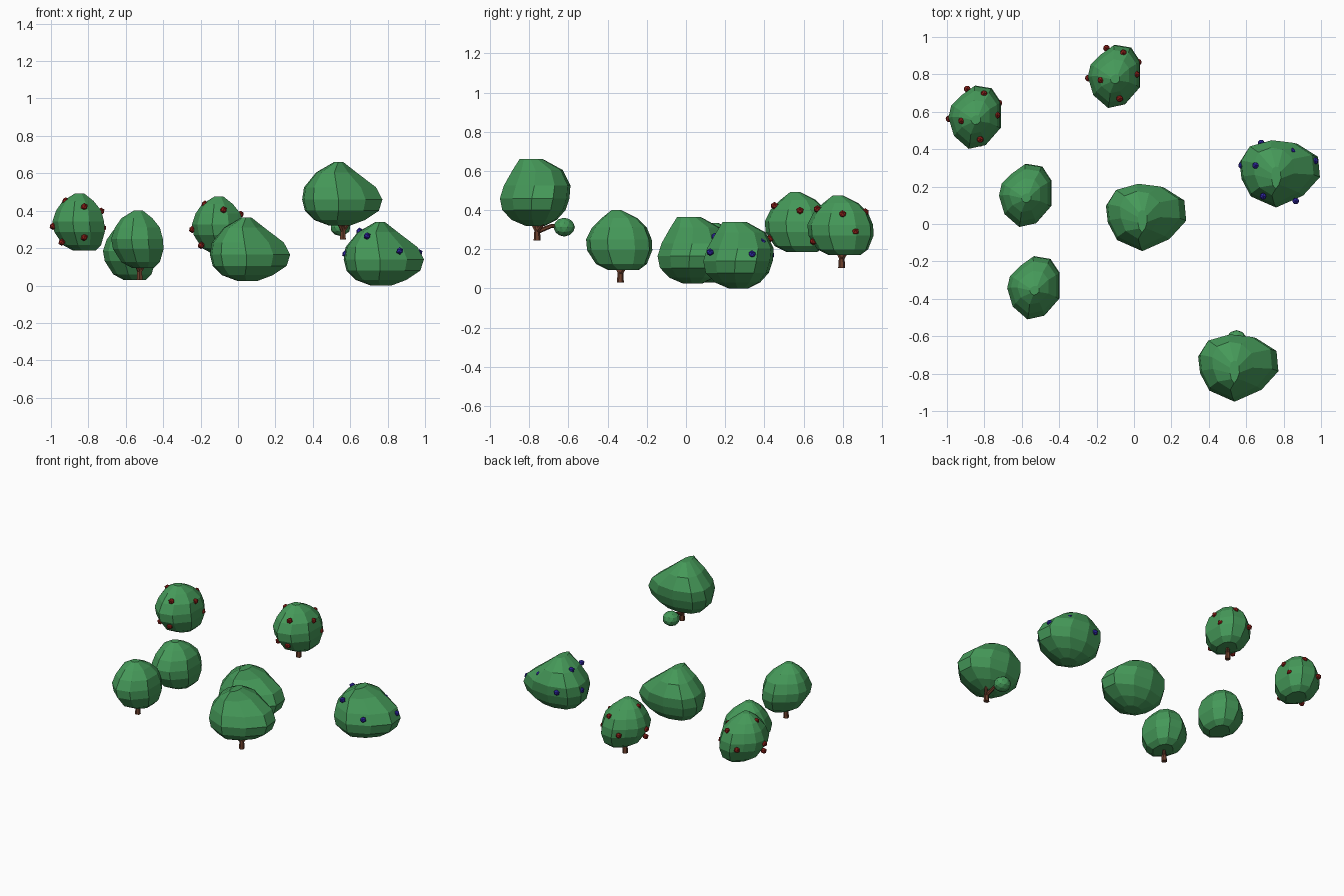
import bpy, bmesh
from mathutils import Vector, Matrix

if "Cube" in bpy.data.objects:
    bpy.data.objects.remove(bpy.data.objects["Cube"])


def material(name, rgb):
    m = bpy.data.materials.new(name)
    m.diffuse_color = (*rgb, 1)
    m.use_nodes = True
    m.node_tree.nodes["Principled BSDF"].inputs["Base Color"].default_value = m.diffuse_color
    return m


LEAF = material("leaf_green", (0.06, 0.32, 0.10))
BARK = material("bark_brown", (0.15, 0.05, 0.025))
RED = material("berry_red", (0.28, 0.015, 0.01))
BLUE = material("berry_blue", (0.03, 0.02, 0.38))


def finish(bm, name, mat, loc):
    bmesh.ops.recalc_face_normals(bm, faces=bm.faces)
    me = bpy.data.meshes.new(name)
    bm.to_mesh(me)
    bm.free()
    me.materials.append(mat)
    ob = bpy.data.objects.new(name, me)
    ob.location = loc
    bpy.context.collection.objects.link(ob)
    return ob


# Foliage: plan outline plus levels (z, x min, x max, y min, y max)
SMALL = dict(
    outline=[(-.14, 0), (-.125, .065), (-.07, .12), (0, .17), (.09, .155),
             (.14, .08), (.14, -.06), (.06, -.15), (-.03, -.17), (-.11, -.10)],
    levels=[(0, -.03, .09, -.06, .10), (.03, -.085, .12, -.12, .14),
            (.10, -.13, .14, -.165, .168), (.155, -.14, .136, -.17, .165),
            (.215, -.12, .12, -.14, .14), (.265, -.085, .08, -.09, .09),
            (.305, -.02, .03, -.04, .01)],
    berries=[(-.04, .15, .12), (.05, .125, .22), (.13, .075, .12), (.12, .01, .21),
             (-.07, -.02, .265), (.03, -.12, .235), (-.137, -.01, .13),
             (.03, -.14, .07), (-.09, -.07, .045), (.10, .06, .05)],
    stem=(.012, .005, -.065))
LARGE = dict(
    outline=[(-.215, .065), (-.165, .145), (-.035, .18), (.095, .165), (.205, .095),
             (.215, -.015), (.125, -.115), (-.02, -.18), (-.155, -.12), (-.205, -.025)],
    levels=[(0, -.07, .04, -.05, .05), (.03, -.15, .12, -.12, .11),
            (.08, -.20, .195, -.168, .155), (.14, -.215, .214, -.18, .175),
            (.205, -.205, .18, -.16, .18), (.285, -.14, .075, -.115, .14),
            (.34, -.045, .005, -.08, .04)],
    berries=[(-.10, .165, .17), (.065, .12, .235), (.188, .07, .175), (-.205, .045, .17),
             (-.13, .045, .29), (.04, .03, .28), (-.09, -.12, .265), (.085, -.145, .185)],
    stem=(.003, .01, -.075))


def foliage(name, kind, loc):
    bm = bmesh.new()
    pts = kind["outline"]
    xs, ys = [p[0] for p in pts], [p[1] for p in pts]
    rings = []
    for z, x0, x1, y0, y1 in kind["levels"]:
        rings.append([bm.verts.new((
            x0 + (x - min(xs)) / (max(xs) - min(xs)) * (x1 - x0),
            y0 + (y - min(ys)) / (max(ys) - min(ys)) * (y1 - y0), z)) for x, y in pts])
    n = len(pts)
    for a, b in zip(rings, rings[1:]):
        for i in range(n):
            j = (i + 1) % n
            bm.faces.new((a[i], a[j], b[j], b[i]))
    bm.faces.new(rings[0][::-1])
    bm.faces.new(rings[-1])
    return finish(bm, name, LEAF, loc)


def berries(name, kind, loc, mat):
    bm = bmesh.new()
    for p in kind["berries"]:
        bmesh.ops.create_icosphere(bm, subdivisions=1, radius=.02,
                                   matrix=Matrix.Translation(p))
    finish(bm, name, mat, loc)


def limb(bm, a, b, r1, r2):
    a, b = Vector(a), Vector(b)
    d = b - a
    m = Matrix.Translation((a + b) / 2) @ d.to_track_quat('Z', 'Y').to_matrix().to_4x4()
    bmesh.ops.create_cone(bm, cap_ends=True, segments=6, radius1=r1, radius2=r2,
                          depth=d.length, matrix=m)


def trunk(name, kind, loc, side_branch=False):
    bm = bmesh.new()
    limb(bm, (0, 0, 0), (0, 0, .055), .018, .014)
    limb(bm, (0, 0, .045), (.045, .045, .11), .012, .009)
    limb(bm, (0, 0, .045), (-.035, -.04, .12), .012, .009)
    limb(bm, (0, 0, .045), (-.005, .01, .16), .012, .009)
    if side_branch:
        limb(bm, (0, 0, .045), (-.005, .075, .075), .013, .010)
        limb(bm, (-.005, .07, .073), (-.01, .13, .075), .010, .008)
    finish(bm, name, BARK, Vector(loc) + Vector(kind["stem"]))


# Plants: name, shape, position, has trunk, berry material
for name, kind, loc, has_trunk, berry in [
        ("small_bush", SMALL, (-.582, .154, .03), False, None),
        ("small_tree", SMALL, (-.538, -.34, .095), True, None),
        ("red_berry_bush", SMALL, (-.852, .572, .187), False, RED),
        ("red_berry_tree", SMALL, (-.107, .79, .17), True, RED),
        ("large_bush", LARGE, (.065, .035, .025), False, None),
        ("large_tree", LARGE, (.558, -.77, .32), True, None),
        ("blue_berry_bush", LARGE, (.78, .268, 0), False, BLUE)]:
    foliage(name + "_foliage", kind, loc)
    if berry:
        berries(name + "_berries", kind, loc, berry)
    if has_trunk:
        trunk(name + "_trunk", kind, loc, side_branch=name == "large_tree")

# Small leaf clump on the side branch of the large tree
bm = bmesh.new()
bmesh.ops.create_icosphere(bm, subdivisions=2, radius=1,
                           matrix=Matrix.Diagonal((.055, .055, .048, 1)))
finish(bm, "large_tree_leaf_clump", LEAF, (.548, -.622, .313))
